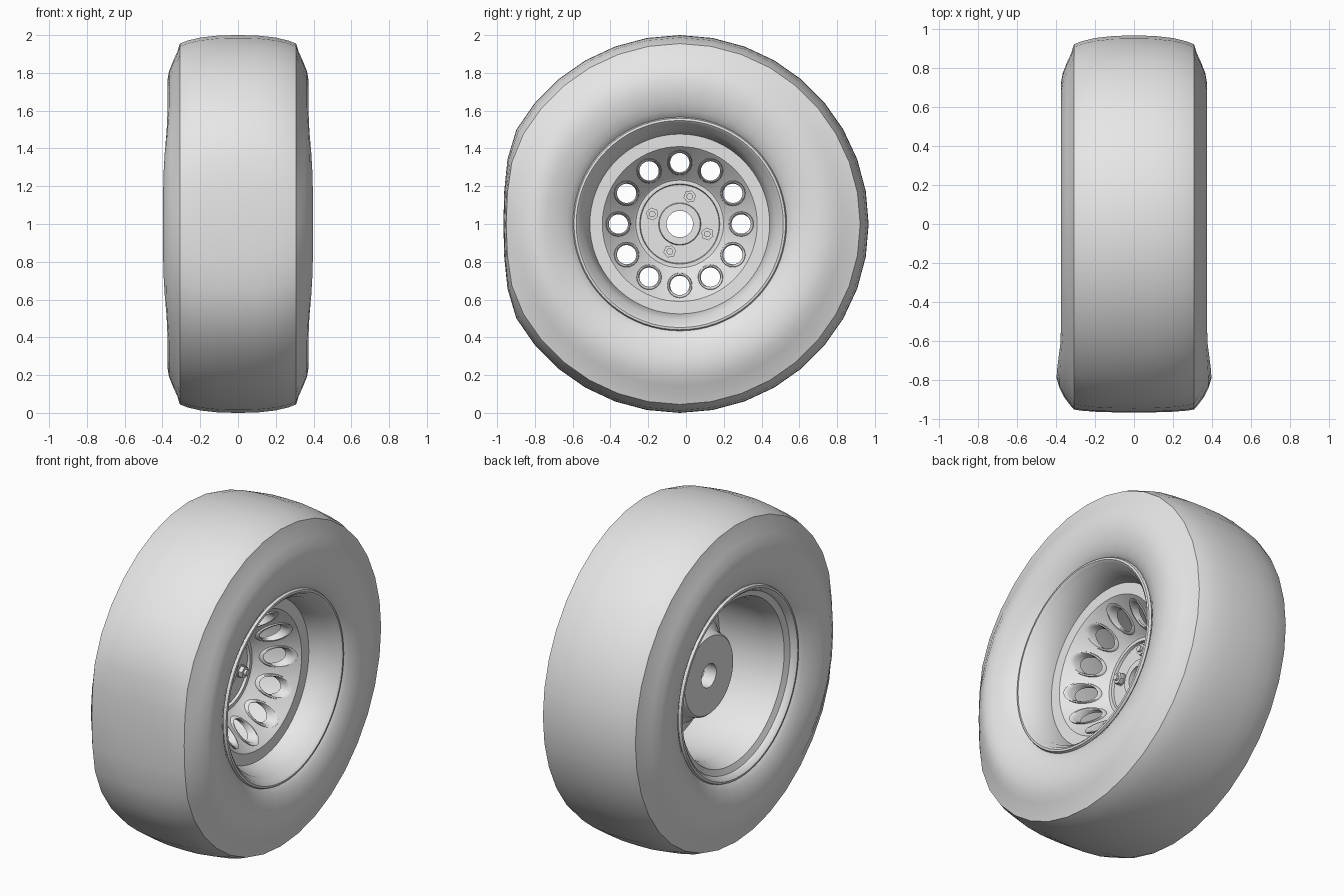
import bpy, bmesh, math
from math import sin, cos, pi

if "Cube" in bpy.data.objects:
    bpy.data.objects.remove(bpy.data.objects["Cube"])

CY, CZ = -0.033, 1.0          # wheel axis position
grey = bpy.data.materials.new("plain grey")
grey.diffuse_color = (0.8, 0.8, 0.8, 1)
grey.use_nodes = True
grey.node_tree.nodes["Principled BSDF"].inputs["Base Color"].default_value = grey.diffuse_color


def finish(name, bm, angle=35):
    bmesh.ops.recalc_face_normals(bm, faces=bm.faces)
    me = bpy.data.meshes.new(name)
    bm.to_mesh(me)
    bm.free()
    ob = bpy.data.objects.new(name, me)
    bpy.context.collection.objects.link(ob)
    me.materials.append(grey)
    shade(ob, angle)
    return ob


def shade(ob, angle=35):
    bpy.ops.object.select_all(action='DESELECT')
    ob.select_set(True)
    bpy.context.view_layer.objects.active = ob
    bpy.ops.object.shade_smooth_by_angle(angle=math.radians(angle))


def loft(bm, rings):
    """Join closed rings of points, the last one back to the first."""
    vs = [[bm.verts.new(p) for p in ring] for ring in rings]
    n = len(vs[0])
    for a, b in zip(vs, vs[1:] + vs[:1]):
        for i in range(n):
            j = (i + 1) % n
            bm.faces.new((a[i], a[j], b[j], b[i]))


def ring(x, r, n, y=CY, z=CZ, turn=0):
    return [(x, y + r * sin(2 * pi * i / n + turn), z + r * cos(2 * pi * i / n + turn))
            for i in range(n)]


def revolve(bm, profile, n):
    loft(bm, [ring(x, r, n) for x, r in profile])


def prism(bm, x0, x1, r, n, y, z, turn=0):
    a = [bm.verts.new(p) for p in ring(x0, r, n, y, z, turn)]
    b = [bm.verts.new(p) for p in ring(x1, r, n, y, z, turn)]
    bm.faces.new(a)
    bm.faces.new(b)
    for i in range(n):
        j = (i + 1) % n
        bm.faces.new((a[i], a[j], b[j], b[i]))


def mirrored(half):
    """Profile half on +x, completed on -x."""
    return half + [(-x, r) for x, r in reversed(half) if x > 0]


# Tyre, with a flattened contact patch on the -y side
bm = bmesh.new()
revolve(bm, mirrored([(0, 1.0), (0.1, 0.998), (0.2, 0.987), (0.27, 0.97), (0.308, 0.955),
                      (0.322, 0.91), (0.345, 0.86), (0.365, 0.81), (0.374, 0.76),
                      (0.373, 0.71), (0.362, 0.65), (0.342, 0.60), (0.315, 0.56),
                      (0.28, 0.54)]), 36)
for v in bm.verts:
    d = CY - v.co.y
    r = math.hypot(d, v.co.z - CZ)
    if r > 0.58 and abs(v.co.x) > 0.315:            # sidewall bulge
        t = min(max((d - 0.55) / 0.18, 0), 1)
        k = max(0, 1 - abs(r - 0.75) / 0.2)
        v.co.x += math.copysign(0.024 * t * k, v.co.x)
    if d > 0.85:                                    # flattened tread
        v.co.y = CY - 0.85 - 0.115 * (1 - math.exp(-(d - 0.85) / 0.115))
finish("tyre", bm, 32)

# Rim barrel with rolled lips
bm = bmesh.new()
revolve(bm, [(0.322, 0.566), (0.336, 0.560), (0.338, 0.548), (0.325, 0.533), (0.303, 0.524),
             (0.288, 0.508), (0.165, 0.476), (-0.2, 0.465), (-0.288, 0.49), (-0.303, 0.524),
             (-0.325, 0.533), (-0.338, 0.548), (-0.336, 0.560), (-0.322, 0.566),
             (-0.305, 0.55), (-0.28, 0.53), (0.28, 0.53), (0.305, 0.55)], 72)
finish("rim_barrel", bm)


# Dished wheel disc with hub and bore
def cone_x(r):
    return -0.035 + (r - 0.245) / 0.155 * 0.185


bm = bmesh.new()
revolve(bm, [(0.162, 0.482), (0.160, 0.41), (0.15, 0.40), (-0.035, 0.245), (-0.045, 0.232),
             (-0.045, 0.212), (-0.06, 0.208), (-0.06, 0.112), (-0.05, 0.108), (-0.05, 0.07),
             (-0.13, 0.07), (-0.13, 0.23), (-0.12, 0.24), (-0.07, 0.25), (0.115, 0.415),
             (0.135, 0.482)], 72)
disc = finish("wheel_disc", bm)

# Twelve round holes cut along the axle direction
spots = [(CY + 0.325 * sin(a), CZ + 0.325 * cos(a)) for a in [i * pi / 6 for i in range(12)]]
bm = bmesh.new()
for y, z in spots:
    prism(bm, -0.3, 0.3, 0.055, 24, y, z)
cutter = finish("hole_cutter", bm)
cutter.hide_render = True
mod = disc.modifiers.new("holes", 'BOOLEAN')
mod.object = cutter
mod.operation = 'DIFFERENCE'
mod.solver = 'EXACT'
bpy.context.view_layer.objects.active = disc
bpy.ops.object.modifier_apply(modifier="holes")
bpy.data.objects.remove(cutter)
shade(disc)

# Raised collars that follow the cone around each hole
bm = bmesh.new()
for y, z in spots:
    rings = []
    for r, h in [(0.067, -0.005), (0.064, 0.012), (0.057, 0.013), (0.051, 0.0), (0.051, -0.045),
                 (0.058, -0.045)]:
        rings.append([(cone_x(math.hypot(py - CY, pz - CZ)) + h, py, pz)
                      for _, py, pz in ring(0, r, 24, y, z)])
    loft(bm, rings)
finish("hole_collars", bm)

# Four wheel nuts with studs
bm = bmesh.new()
for i in range(4):
    a = math.radians(20) + i * pi / 2
    y, z = CY + 0.155 * sin(a), CZ + 0.155 * cos(a)
    prism(bm, -0.065, -0.055, 0.038, 20, y, z)
    prism(bm, -0.06, -0.03, 0.034, 6, y, z, a)
    prism(bm, -0.06, -0.015, 0.017, 16, y, z)
finish("wheel_nuts", bm)
